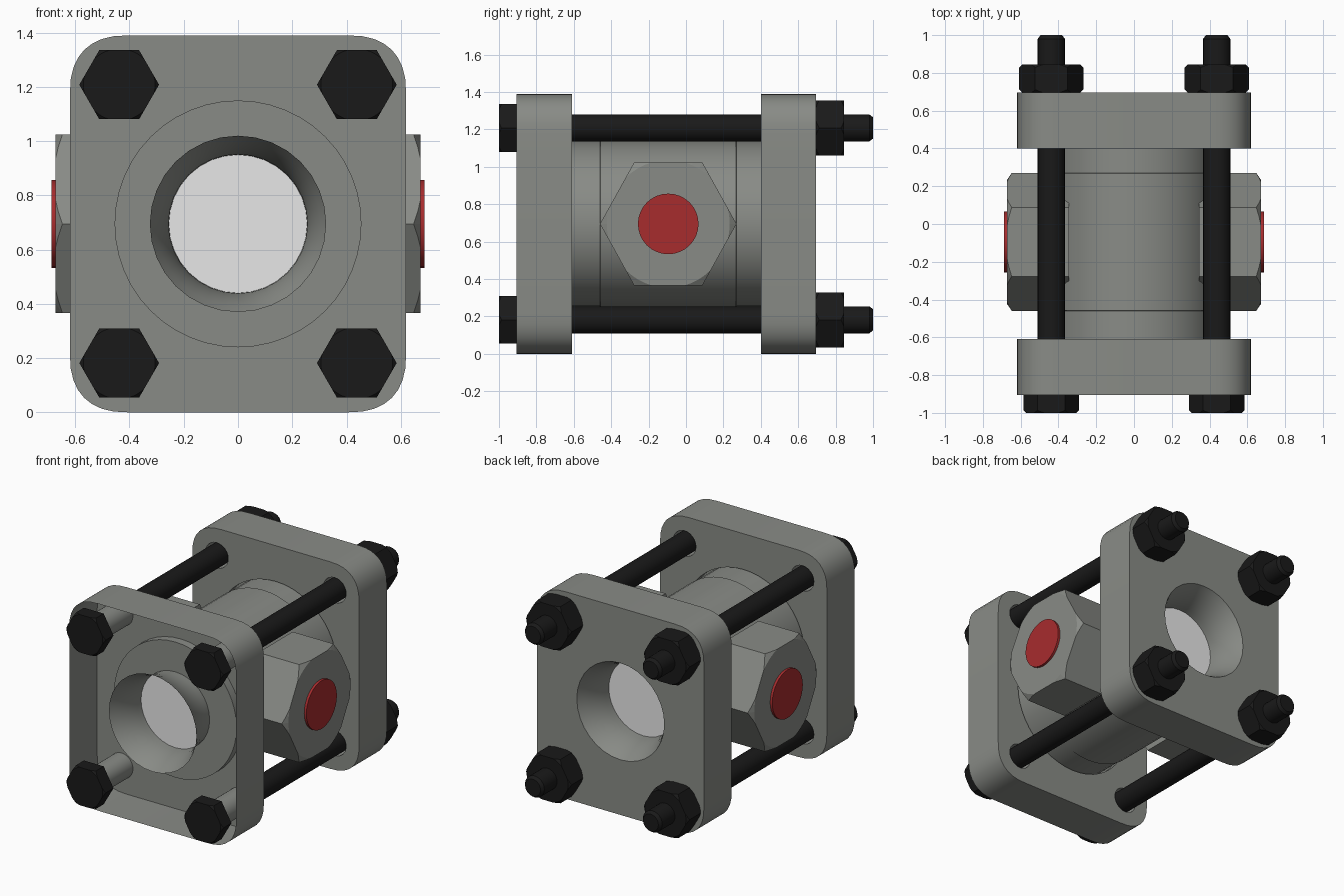
import bpy
import bmesh
from math import cos, sin, pi, radians

if "Cube" in bpy.data.objects:
    bpy.data.objects.remove(bpy.data.objects["Cube"])

MID = 0.695            # height of the bore axis
FRONT, BACK = -0.905, 0.695
THICK = 0.295          # flange thickness
THROAT = 0.24          # depth of the flared bore, where the body socket begins
BOLTS = [(sx * 0.438, MID + sz * 0.513) for sx in (-1, 1) for sz in (-1, 1)]


def material(name, colour):
    mat = bpy.data.materials.new(name)
    mat.use_nodes = True
    mat.diffuse_color = (*colour, 1)
    mat.node_tree.nodes["Principled BSDF"].inputs["Base Color"].default_value = (*colour, 1)
    return mat


GREY = material("cast grey", (0.25, 0.26, 0.24))
BLACK = material("bolt black", (0.01, 0.01, 0.01))
RED = material("cap red", (0.39, 0.025, 0.027))
PALE = material("pale glass", (0.82, 0.82, 0.82))


def add(name, bm, mat):
    bmesh.ops.recalc_face_normals(bm, faces=bm.faces)
    mesh = bpy.data.meshes.new(name)
    bm.to_mesh(mesh)
    bm.free()
    mesh.materials.append(mat)
    obj = bpy.data.objects.new(name, mesh)
    bpy.context.collection.objects.link(obj)
    return obj


def turned(name, profile, mat, segs=32, caps=True, centre=(0, 0)):
    """Turn (radius, y) points about the y axis."""
    bm = bmesh.new()
    rings = [[bm.verts.new((centre[0] + r * cos(2 * pi * i / segs), y,
                            centre[1] + r * sin(2 * pi * i / segs)))
              for i in range(segs)] for r, y in profile]
    for a, b in zip(rings, rings[1:]):
        for i in range(segs):
            j = (i + 1) % segs
            bm.faces.new((a[i], a[j], b[j], b[i]))
    if caps:
        bm.faces.new(rings[0])
        bm.faces.new(rings[-1])
    return add(name, bm, mat)


def activate(obj):
    bpy.ops.object.select_all(action="DESELECT")
    obj.select_set(True)
    bpy.context.view_layer.objects.active = obj


def boolean(obj, tool, operation):
    mod = obj.modifiers.new("cut", "BOOLEAN")
    mod.object, mod.operation, mod.solver = tool, operation, "EXACT"
    activate(obj)
    bpy.ops.object.modifier_apply(modifier=mod.name)
    bpy.data.objects.remove(tool)


def smooth(obj):
    activate(obj)
    bpy.ops.object.shade_smooth_by_angle(angle=radians(30))


def hex_block(name, radius, y0, y1, cut, mat, both):
    """Hexagonal prism with its corners turned down at one or both ends."""
    obj = turned(name, [(radius, y0), (radius, y1)], mat, 6)
    inner, outer = radius * 0.9, radius * 1.03
    drum = [(inner, y0), (outer, y0 + cut)]
    drum += [(outer, y1 - cut), (inner, y1)] if both else [(outer, y1 + cut)]
    boolean(obj, turned("drum", drum, mat, 48), "INTERSECT")
    return obj


def copy(obj, name):
    new = obj.copy()
    new.data = obj.data.copy()
    new.name = name
    bpy.context.collection.objects.link(new)
    return new


# Flange: rounded plate with a flared bore, a body socket and four bolt holes
def flange(name):
    bm = bmesh.new()
    half_x, half_z, rad, steps, square = 0.62, MID, 0.22, 8, 0.8
    loop = []
    for sx, sz, flip in [(1, 1, 0), (-1, 1, 1), (-1, -1, 0), (1, -1, 1)]:
        for k in range(steps + 1):
            a = (steps - k if flip else k) / steps * pi / 2
            loop.append(bm.verts.new((
                sx * (half_x - rad + rad * max(cos(a), 0) ** square), 0,
                sz * (half_z - rad + rad * max(sin(a), 0) ** square))))
    face = bm.faces.new(loop)
    ext = bmesh.ops.extrude_face_region(bm, geom=[face])["geom"]
    bmesh.ops.translate(bm, vec=(0, THICK, 0),
                        verts=[v for v in ext if isinstance(v, bmesh.types.BMVert)])
    obj = add(name, bm, GREY)
    e = 0.02
    flare = [(0.34, -e)]
    flare += [(0.255 + 0.07 * (1 - k / 6) ** 2, THROAT * k / 6) for k in range(7)]
    flare.append((0.255, THICK + e))
    boolean(obj, turned("bore", flare, GREY), "DIFFERENCE")
    boolean(obj, turned("socket", [(0.455, THROAT), (0.455, THICK + e)], GREY, 48),
            "DIFFERENCE")
    for x, z in BOLTS:
        boolean(obj, turned("hole", [(0.085, -e), (0.085, THICK + e)], GREY, 24,
                            centre=(x, z - MID)), "DIFFERENCE")
    return obj


back = flange("back_flange")
front = copy(back, "front_flange")
back.location = (0, BACK, MID)
back.rotation_euler = (0, 0, pi)
front.location = (0, FRONT, MID)

# The front flange is an open shell without its outer face
bm = bmesh.new()
bm.from_mesh(front.data)
bmesh.ops.delete(bm, geom=[f for f in bm.faces if f.normal.y < -0.9], context="FACES")
bm.to_mesh(front.data)
bm.free()
smooth(back)
smooth(front)

# Body tube with a slightly raised middle band, seated in both sockets
body = turned("body", [(0.443, FRONT + THROAT), (0.443, -0.46), (0.449, -0.457),
                       (0.449, 0.267), (0.443, 0.27), (0.443, BACK - THROAT)],
              GREY, 48, caps=False, centre=(0, MID))
smooth(body)

# Pale discs closing the bore at both ends of the body
for name, y, inward in (("front_glass", FRONT + THROAT + 0.002, 0.02),
                        ("back_glass", BACK - THROAT - 0.002, -0.02)):
    turned(name, [(0.27, y), (0.27, y + inward)], PALE, centre=(0, MID))

# Side hexagons with red caps
for side, s in (("left", 1), ("right", -1)):
    block = hex_block(side + "_hexagon", 0.365, -0.672, -0.345, 0.032, GREY, False)
    cap = turned(side + "_cap", [(0.162, -0.688), (0.162, -0.66)], RED)
    for obj in (block, cap):
        obj.location = (0, -0.095, MID)
        obj.rotation_euler = (0, 0, s * pi / 2)
    block.scale = (1, 1, 1.04)
    smooth(cap)

# Tie bolts: rod, head and nut at each corner
head = hex_block("bolt_head", 0.147, -1.0, FRONT, 0.018, BLACK, False)
nut = hex_block("nut", 0.17, BACK, 0.845, 0.022, BLACK, True)
for i, (x, z) in enumerate(BOLTS):
    rod = turned(f"rod_{i + 1}", [(0.072, FRONT - 0.01), (0.072, 0.98), (0.057, 1.0)],
                 BLACK, 24, centre=(x, z))
    smooth(rod)
    for part in (head, nut):
        new = part if i == 0 else copy(part, f"{part.name}_{i + 1}")
        new.location = (x, 0, z)
